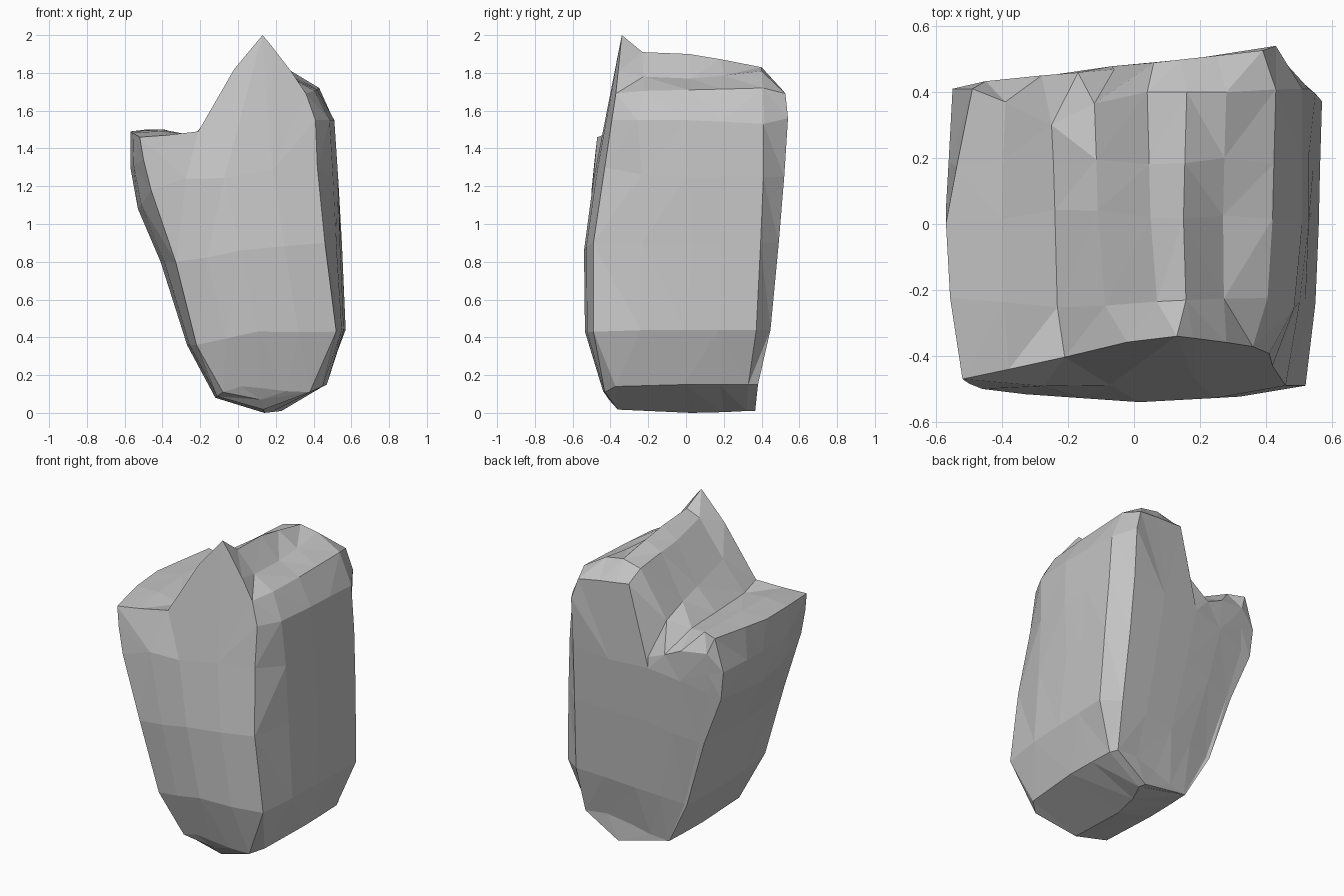
import bpy
import bmesh
import random

random.seed(4)

default_cube = bpy.data.objects.get("Cube")
if default_cube:
    bpy.data.objects.remove(default_cube, do_unlink=True)

# Cross-sections as (x, z) in hundredths, clockwise from the ledge valley
FRONT = [(-21, 149), (-2, 182), (13, 200), (18, 194), (28, 181), (36, 169), (41, 155),
         (42, 130), (46, 90), (52, 43), (38, 11), (12, 7), (-8, 11),
         (-22, 36), (-33, 80), (-46, 118), (-50, 134), (-52, 146), (-38, 147)]
MIDDLE = [(-24, 146), (-11, 159), (5, 183), (15, 190), (27, 177), (42, 171), (51, 155),
          (53, 125), (54, 90), (56, 44), (47, 15), (14, 0), (-12, 8),
          (-27, 36), (-41, 80), (-53, 108), (-57, 130), (-57, 149), (-40, 150)]
REAR = [(-25, 146), (-12, 150), (4, 180), (16, 183), (28, 181), (43, 172), (51, 153),
        (53, 125), (55, 90), (57, 44), (46, 15), (23, 1), (-11, 8),
        (-26, 36), (-40, 80), (-53, 112), (-55, 130), (-49, 150), (-39, 150)]
BACK = [(-17, 133), (-6, 129), (6, 173), (14, 172), (25, 171), (39, 169), (43, 156),
        (43, 125), (44, 90), (46, 44), (44, 15), (22, 1), (-10, 8),
        (-24, 36), (-37, 80), (-46, 114), (-45, 127), (-45, 140), (-28, 138)]

# Depth of the front, rear shoulder and back surfaces by height: (z, y)
FRONT_DEPTH = [(0, -.37), (.11, -.43), (.43, -.49), (.9, -.49),
               (1.5, -.4), (1.7, -.37), (2, -.34)]
REAR_DEPTH = [(0, .32), (.15, .33), (.4, .37), (1.2, .41), (1.7, .41), (1.8, .4)]
BACK_DEPTH = [(0, .39), (.15, .38), (.4, .44), (.9, .49), (1.25, .52),
              (1.56, .54), (1.7, .53)]


def lookup(table, height):
    """Interpolate a depth table at a height."""
    if height <= table[0][0]:
        return table[0][1]
    for (low, start), (high, end) in zip(table, table[1:]):
        if height <= high:
            return start + (end - start) * (height - low) / (high - low)
    return table[-1][1]


def front_depth(x, z):
    return lookup(FRONT_DEPTH, z) + 0.2 * min(x + 0.2, 0)


def front_shoulder_depth(x, z):
    return -0.36 if z < 0.2 else -0.24


def rear_depth(x, z):
    """The ledge is broken away a little at its rear edge."""
    depth = lookup(REAR_DEPTH, z)
    if x < 0 and z > 1.4:
        depth = min(depth, 0.3 + 0.5 * abs(x + 0.25))
    return depth


def back_depth(x, z):
    return lookup(BACK_DEPTH, z) + 0.11 * (x - 0.43)


def blend(first, second, amount):
    return [(a + (c - a) * amount, b + (d - b) * amount)
            for (a, b), (c, d) in zip(first, second)]


def make_ring(bm, outline, depth, jitter=0.0):
    """Place one cross-section, with a little unevenness in depth."""
    ring = []
    for px, pz in outline:
        x, z = px / 100, pz / 100
        y = depth(x, z) + random.uniform(-jitter, jitter)
        ring.append(bm.verts.new((x, y, z)))
    return ring


def bridge(bm, first, second):
    count = len(first)
    for i in range(count):
        j = (i + 1) % count
        bm.faces.new((first[i], first[j], second[j], second[i]))


def fan(bm, ring, indices, tip):
    for i, j in zip(indices, indices[1:]):
        bm.faces.new((ring[i], ring[j], tip))


def close_end(bm, ring, depth, bulge):
    """Fill an end with cross rows of facets below and fans up to the top."""
    rows = []
    for right, left, fullness in ((10, 12, .2), (9, 13, .9), (8, 14, 1), (7, 15, 1)):
        start, end = ring[right], ring[left]
        row = [start]
        for share, swell in ((.27, .75), (.56, 1), (.79, .75)):
            spot = start.co.lerp(end.co, share)
            spot.z += random.uniform(0, 0.04)
            spot.y = depth(spot.x, spot.z) + bulge * swell * fullness
            row.append(bm.verts.new(spot))
        rows.append(row + [end])
    for lower, upper in zip(rows, rows[1:]):
        for i in range(len(lower) - 1):
            bm.faces.new((lower[i], lower[i + 1], upper[i + 1], upper[i]))
    for a, b in zip(rows[0], rows[0][1:]):
        bm.faces.new((a, b, ring[11]))
    right, centre, left = rows[-1][1:4]
    fan(bm, ring, (2, 3, 4, 5, 6, 7), right)
    fan(bm, ring, (0, 1, 2), centre)
    fan(bm, ring, (15, 16, 17, 18, 0), left)
    bm.faces.new((ring[2], right, centre))
    bm.faces.new((ring[0], centre, left))


# Rock body lofted from front to back
bm = bmesh.new()
rings = [
    make_ring(bm, FRONT, front_depth),
    make_ring(bm, blend(FRONT, MIDDLE, 0.75), front_shoulder_depth, 0.02),
    make_ring(bm, MIDDLE, lambda x, z: 0.02, 0.03),
    make_ring(bm, blend(MIDDLE, REAR, 0.4), lambda x, z: 0.19, 0.02),
    make_ring(bm, REAR, rear_depth),
    make_ring(bm, BACK, back_depth),
]
for first, second in zip(rings, rings[1:]):
    bridge(bm, first, second)
close_end(bm, rings[0], front_depth, -0.05)
close_end(bm, rings[-1], back_depth, 0.015)

# Split into flat facets
bmesh.ops.triangulate(bm, faces=bm.faces[:], quad_method='SHORT_EDGE')
bmesh.ops.recalc_face_normals(bm, faces=bm.faces[:])
mesh = bpy.data.meshes.new("rock")
bm.to_mesh(mesh)
bm.free()
rock = bpy.data.objects.new("rock", mesh)
bpy.context.collection.objects.link(rock)

# Plain grey stone
stone = bpy.data.materials.new("grey_stone")
stone.use_nodes = True
colour = (0.55, 0.55, 0.55, 1.0)
stone.diffuse_color = colour
stone.node_tree.nodes["Principled BSDF"].inputs["Base Color"].default_value = colour
mesh.materials.append(stone)
